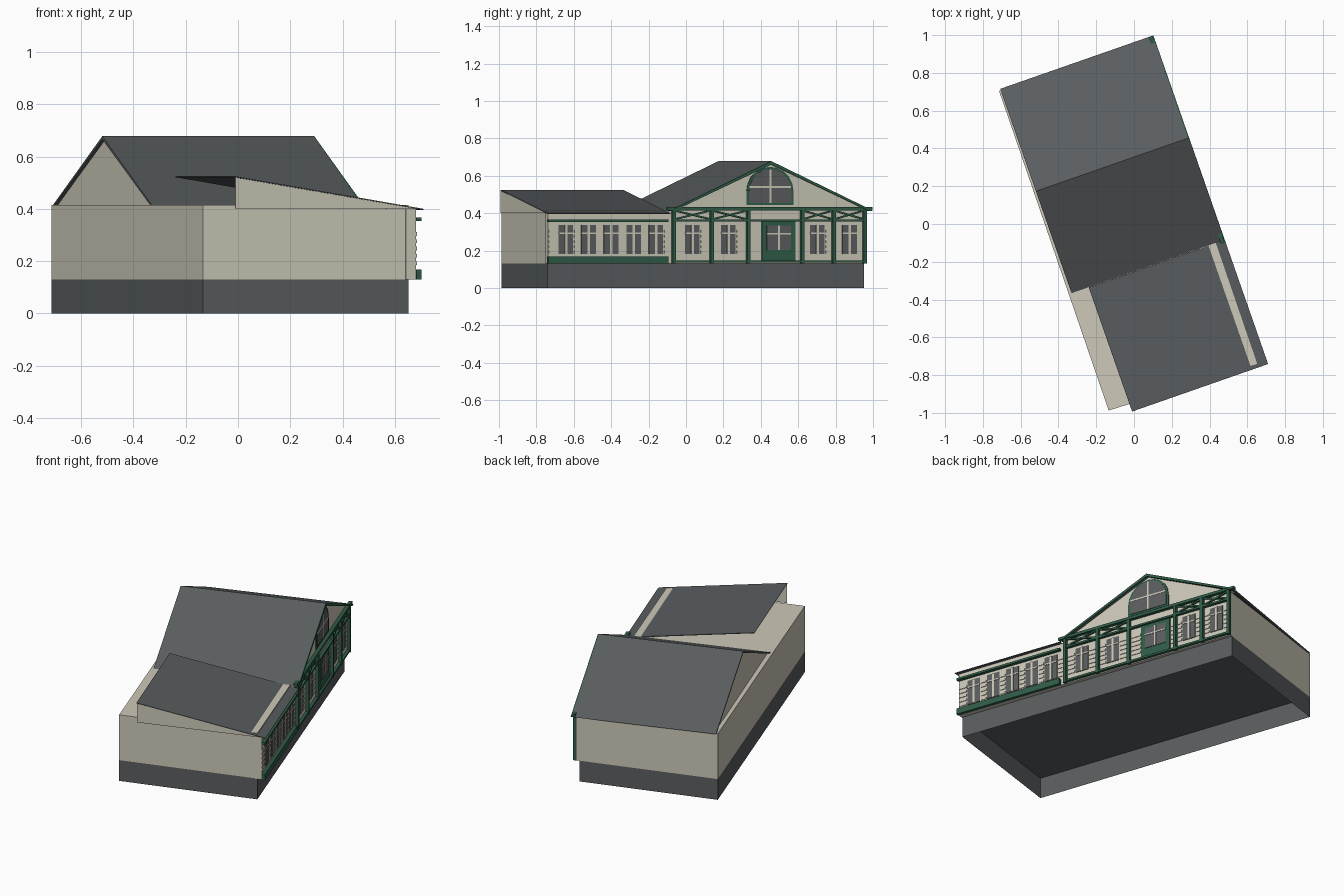
import bpy, bmesh, math
from mathutils import Vector

if "Cube" in bpy.data.objects:
    bpy.data.objects.remove(bpy.data.objects["Cube"], do_unlink=True)

TURN = math.radians(19.25)   # the whole house is turned on its site


def material(name, color):
    m = bpy.data.materials.new(name)
    m.use_nodes = True
    m.diffuse_color = (*color, 1)
    m.node_tree.nodes["Principled BSDF"].inputs["Base Color"].default_value = (*color, 1)
    return m


CREAM = material("cream wall", (0.61, 0.58, 0.48))
SLATE = material("slate grey", (0.10, 0.11, 0.115))
GREEN = material("dark green trim", (0.03, 0.11, 0.066))
GLASS = material("grey glass", (0.105, 0.11, 0.113))


def prism(name, pts, axis, a, b, mat, open_bottom=False):
    """Extrude a 2D outline along local axis u, v or z from a to b."""
    place = {"u": lambda p, t: (t, p[0], p[1]),
             "v": lambda p, t: (p[0], t, p[1]),
             "z": lambda p, t: (p[0], p[1], t)}[axis]
    bm = bmesh.new()
    low = [bm.verts.new(place(p, a)) for p in pts]
    high = [bm.verts.new(place(p, b)) for p in pts]
    bottom = bm.faces.new(low)
    bm.faces.new(high)
    n = len(pts)
    for i in range(n):
        j = (i + 1) % n
        bm.faces.new((low[i], low[j], high[j], high[i]))
    bmesh.ops.recalc_face_normals(bm, faces=bm.faces)
    if open_bottom:
        bm.faces.remove(bottom)
    mesh = bpy.data.meshes.new(name)
    bm.to_mesh(mesh)
    bm.free()
    mesh.materials.append(mat)
    ob = bpy.data.objects.new(name, mesh)
    ob.rotation_euler.z = TURN
    bpy.context.collection.objects.link(ob)
    return ob


def panel(name, v0, v1, z0, z1, mat, depth, back=0.40):
    """Upright rectangular plate on the facade."""
    return prism(name, [(v0, z0), (v1, z0), (v1, z1), (v0, z1)], "u", back, back + depth, mat)


def bar(name, p, q, width, mat, a, b):
    """Straight diagonal strip in the facade plane."""
    p, q = Vector(p), Vector(q)
    d = (q - p).normalized() * width / 2
    side = Vector((-d.y, d.x))
    prism(name, [p + side, q + side, q - side, p - side], "u", a, b, mat)


# Plinth and main walls
FLOOR, TOP = 0.13, 0.415
plan = [(-0.442, 0.901), (-0.452, -0.888), (0.372, -0.914), (0.382, 0.876)]
prism("plinth", plan, "z", 0, FLOOR, SLATE, open_bottom=True)
prism("walls", plan, "z", FLOOR, TOP, CREAM, open_bottom=True)

# Facade skins
panel("wing_facade", -0.92, -0.21, FLOOR, 0.402, CREAM, 0.04, 0.36)
panel("main_facade", -0.21, 0.875, FLOOR, TOP, CREAM, 0.04, 0.36)

# Main gabled roof with its two gable walls
MID, EAVE, RIDGE, HALF = 0.335, 0.414, 0.678, 0.574


def gable_strip(t):
    return [(MID - HALF, EAVE), (MID, RIDGE), (MID + HALF, EAVE),
            (MID + HALF - t, EAVE - t * 0.2), (MID, RIDGE - t), (MID - HALF + t, EAVE - t * 0.2)]


prism("main_roof", gable_strip(0.012), "u", -0.433, 0.422, SLATE)
prism("rake_trim", gable_strip(0.018), "u", 0.418, 0.426, GREEN)
triangle = [(MID - HALF + 0.02, EAVE), (MID + HALF - 0.02, EAVE), (MID, RIDGE - 0.01)]
prism("front_gable", triangle, "u", 0.37, 0.40, CREAM)
prism("rear_gable", triangle, "u", -0.42, -0.41, CREAM)

# Lean-to roof over the wing, open at its high side
prism("wing_roof", [(-0.337, 0.525), (0.426, 0.400), (0.426, 0.396), (-0.337, 0.521)],
      "v", -0.934, -0.238, SLATE)
prism("wing_gable", [(-0.335, 0.402), (0.40, 0.400), (-0.335, 0.520)], "v", -0.933, -0.925, CREAM)

# Arched attic window
def arch(hw, z0, spring, z1, steps=10):
    curve = [(MID + hw * math.cos(math.pi * i / steps),
              spring + (z1 - spring) * math.sin(math.pi * i / steps)) for i in range(steps + 1)]
    return [(MID - hw, z0), (MID + hw, z0)] + curve


prism("attic_frame", arch(0.133, 0.443, 0.515, 0.648), "u", 0.40, 0.405, GREEN)
prism("attic_glass", arch(0.120, 0.453, 0.515, 0.636), "u", 0.40, 0.408, GLASS)
panel("attic_muntin", MID - 0.005, MID + 0.005, 0.453, 0.634, CREAM, 0.0095)
panel("attic_muntin", MID - 0.118, MID + 0.118, 0.535, 0.545, CREAM, 0.0095)

# Casement windows
wing_windows = [-0.821, -0.692, -0.565, -0.437, -0.311]
main_windows = [-0.105, 0.099, 0.603, 0.785]
for v in wing_windows + main_windows:
    panel("window_glass", v - 0.041, v + 0.041, 0.182, 0.337, GLASS, 0.004)
    panel("window_mullion", v - 0.007, v + 0.007, 0.182, 0.337, CREAM, 0.007)
    panel("window_transom", v - 0.041, v + 0.041, 0.288, 0.296, CREAM, 0.007)

# Front door with glazed upper half
DOOR = 0.383
panel("door", DOOR - 0.095, DOOR + 0.095, 0.14, 0.355, GREEN, 0.006)
panel("door_glass", DOOR - 0.068, DOOR + 0.068, 0.203, 0.333, GLASS, 0.009)
panel("door_muntin", DOOR - 0.005, DOOR + 0.005, 0.203, 0.333, CREAM, 0.012)
panel("door_muntin", DOOR - 0.068, DOOR + 0.068, 0.285, 0.293, CREAM, 0.012)

# Siding boards on the piers between the openings
posts = [-0.212, 0.003, 0.210, 0.516, 0.694, 0.870]
openings = [(v - 0.048, v + 0.048) for v in wing_windows + main_windows]
openings += [(p - 0.012, p + 0.012) for p in posts] + [(DOOR - 0.1, DOOR + 0.1)]
openings.sort()
edges = [-0.918] + [e for o in openings for e in o]
for v0, v1 in zip(edges[0::2], edges[1::2]):
    if v1 - v0 > 0.012:
        for i in range(5):
            z = 0.185 + i * 0.028
            panel("siding_board", v0, v1, z, z + 0.014, CREAM, 0.004)

# Wing trim
panel("wing_sill_band", -0.926, -0.246, 0.13, 0.167, GREEN, 0.02)
panel("wing_head_band", -0.926, -0.246, 0.353, 0.366, GREEN, 0.02)

# Porch frame: posts, rails and crossed braces
for p in posts:
    panel("porch_post", p - 0.009, p + 0.009, FLOOR, 0.425, GREEN, 0.02)
v0, v1 = posts[0] - 0.009, posts[-1] + 0.009
panel("porch_top_beam", v0 - 0.03, v1 + 0.03, 0.415, 0.432, GREEN, 0.021)
panel("porch_head_rail", v0, v1, 0.355, 0.366, GREEN, 0.018)
panel("porch_bottom_rail", v0, v1, 0.135, 0.147, GREEN, 0.018)
for i in (0, 1, 3, 4):
    a, b = posts[i], posts[i + 1]
    bar("porch_brace", (a, 0.366), (b, 0.415), 0.009, GREEN, 0.404, 0.414)
    bar("porch_brace", (a, 0.415), (b, 0.366), 0.009, GREEN, 0.406, 0.416)
